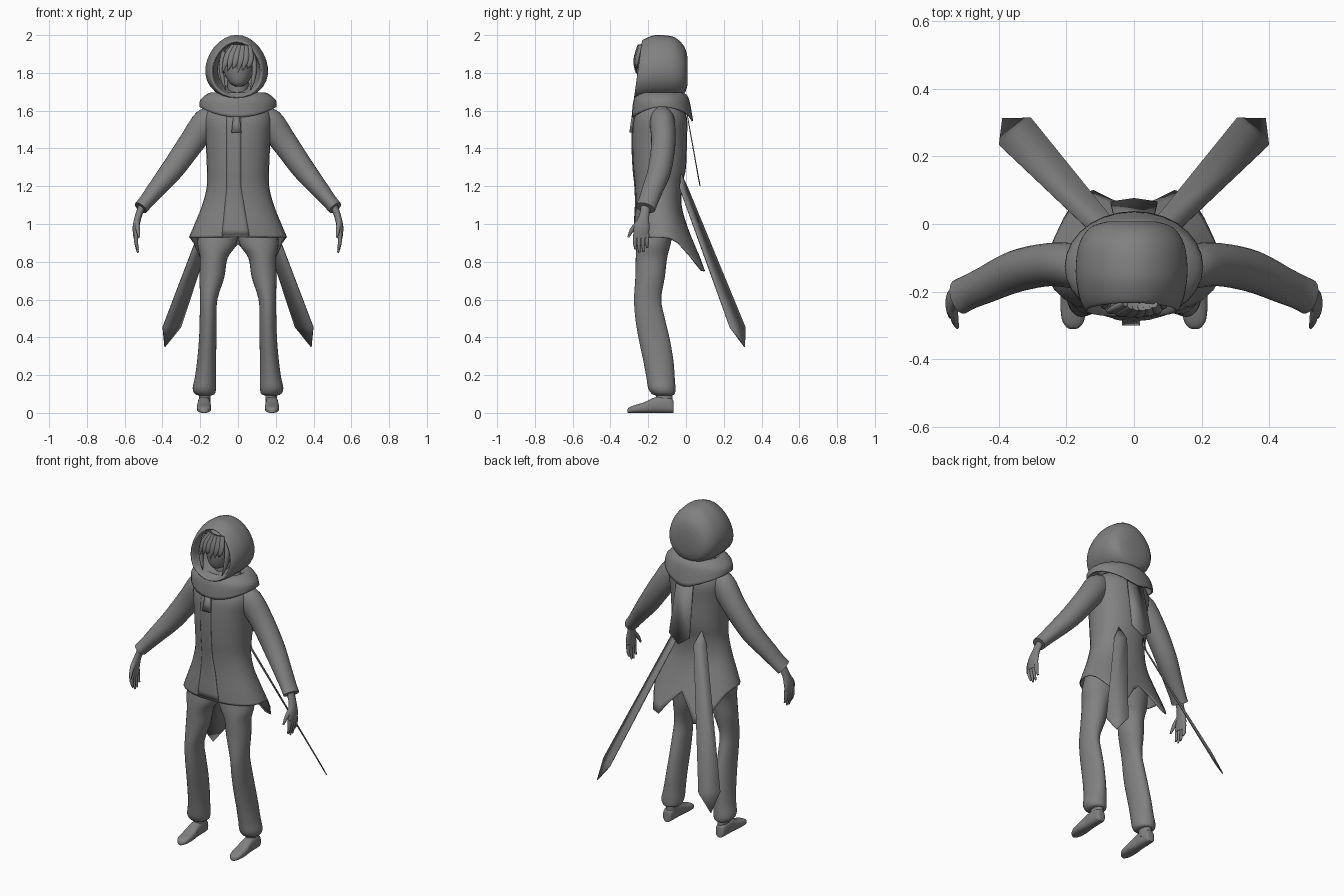
import bpy, bmesh, math
from mathutils import Vector

cube = bpy.data.objects.get("Cube")
if cube:
    bpy.data.objects.remove(cube)

grey = bpy.data.materials.new("plain_grey")
grey.use_nodes = True
COLOUR = (0.22, 0.22, 0.22, 1)
grey.diffuse_color = COLOUR
grey.node_tree.nodes["Principled BSDF"].inputs["Base Color"].default_value = COLOUR

SIDES = 28
ANGLES = [2 * math.pi * i / SIDES for i in range(SIDES)]


def make(name, verts, faces, mirror=False, thick=0, sharp=45):
    """Mesh object from points and faces, optionally mirrored or thickened."""
    bm = bmesh.new()
    vs = [bm.verts.new(v) for v in verts]
    for f in faces:
        bm.faces.new([vs[i] for i in f])
    bmesh.ops.recalc_face_normals(bm, faces=bm.faces)
    me = bpy.data.meshes.new(name)
    bm.to_mesh(me)
    bm.free()
    me.materials.append(grey)
    me.shade_smooth()
    me.set_sharp_from_angle(angle=math.radians(sharp))
    ob = bpy.data.objects.new(name, me)
    bpy.context.collection.objects.link(ob)
    if thick:
        mod = ob.modifiers.new("thickness", 'SOLIDIFY')
        mod.thickness = thick
    if mirror:
        ob.modifiers.new("mirror", 'MIRROR')
    return ob


def spline(a, b, c, d, t):
    return 0.5 * (2 * b + (c - a) * t + (2 * a - 5 * b + 4 * c - d) * t * t
                  + (3 * b - a - 3 * c + d) * t ** 3)


def loft(name, rings, caps=(True, True), steps=4, **kw):
    """Smooth skin through a row of equal-sized rings."""
    n, last = len(rings[0]), len(rings) - 1
    dense = []
    for k in range(last):
        quad = [rings[max(0, min(last, k + o))] for o in (-1, 0, 1, 2)]
        for s in range(steps):
            dense.append([spline(*p, s / steps) for p in zip(*quad)])
    dense.append(rings[-1])
    verts = [p for r in dense for p in r]
    faces = [(k * n + i, k * n + (i + 1) % n, (k + 1) * n + (i + 1) % n, (k + 1) * n + i)
             for k in range(len(dense) - 1) for i in range(n)]
    if caps[0]:
        faces.append(range(n))
    if caps[1]:
        faces.append(range(len(verts) - n, len(verts)))
    return make(name, verts, faces, **kw)


def power(v, p):
    return math.copysign(abs(v) ** p, v)


def flat_ring(cx, cy, z, rx, ry, p=1):
    """Level ring; angle zero points to the back."""
    return [Vector((cx + rx * power(math.sin(a), p), cy + ry * power(math.cos(a), p), z))
            for a in ANGLES]


def tube(name, path, **kw):
    """Tube along (x, y, z, depth radius, width radius) stations."""
    pts = [Vector(p[:3]) for p in path]
    rings = []
    for i, p in enumerate(path):
        t = (pts[min(i + 1, len(pts) - 1)] - pts[max(i - 1, 0)]).normalized()
        u = Vector((0, 1, 0))
        u = (u - t * u.dot(t)).normalized()
        v = t.cross(u)
        rings.append([pts[i] + u * p[3] * math.cos(a) + v * p[4] * math.sin(a) for a in ANGLES])
    return loft(name, rings, **kw)


# Coat: flared body with two pointed tails at the back
coat_rows = [(1.67, -.13, .05, .05), (1.63, -.13, .14, .10), (1.56, -.135, .18, .14),
             (1.45, -.14, .172, .145), (1.3, -.14, .165, .14), (1.2, -.145, .165, .125),
             (1.1, -.145, .19, .122), (1.0, -.135, .23, .138)]
coat_rings = [flat_ring(0, cy, z, rx, ry, .92) for z, cy, rx, ry in coat_rows]
hem = flat_ring(0, -.125, .93, .26, .15, .92)
for a, v in zip(ANGLES, hem):
    back = min(a, 2 * math.pi - a)
    drop = .19 * math.exp(-((back - .55) / .42) ** 2)
    v.z -= drop
    v.y += drop * .5
coat = loft("coat", coat_rings + [hem], caps=(True, False), thick=.006)

# Front panel laid onto the coat
ROWS, COLS = 20, 6
panel = []
for r in range(ROWS + 1):
    z = 1.58 - .64 * r / ROWS
    flare = max(0, (1.2 - z) / .26)
    left, right = -.06 - .025 * flare, .015 + .045 * flare
    panel += [(left + (right - left) * c / COLS, -.4, z) for c in range(COLS + 1)]
W = COLS + 1
front_panel = make("coat_front_panel", panel,
                   [(r * W + c, r * W + c + 1, (r + 1) * W + c + 1, (r + 1) * W + c)
                    for r in range(ROWS) for c in range(COLS)])
wrap = front_panel.modifiers.new("lay_on_coat", 'SHRINKWRAP')
wrap.target, wrap.wrap_method = coat, 'PROJECT'
wrap.use_project_y, wrap.use_positive_direction = True, True
wrap.offset = .004
front_panel.modifiers.new("thickness", 'SOLIDIFY').thickness = .006

# Collar: short cape, lower at front and back, with a tag at the throat
collar = [flat_ring(0, -.13, z, rx, ry) for z, rx, ry in
          [(1.66, .10, .08), (1.695, .125, .10), (1.69, .16, .125), (1.655, .20, .148)]]
edge = flat_ring(0, -.125, 1.62, .205, .163)
for a, v in zip(ANGLES, edge):
    v.z -= .055 * math.cos(a) ** 2 + (.02 * max(0, math.cos(a)) ** 12)
loft("collar", collar + [edge], caps=(False, False), thick=.008)
make("throat_tag", [(-.025, -.288, 1.57), (.008, -.288, 1.57), (.018, -.3, 1.485), (-.035, -.3, 1.485)],
     [(0, 1, 2, 3)], thick=.016)

# Hood: rings from inside the opening, round the rim and over to the back
hood = []
for y, cz, rx, rz in [(-.12, 1.83, .10, .115), (-.19, 1.825, .118, .132), (-.242, 1.82, .125, .14),
                      (-.252, 1.82, .137, .153), (-.21, 1.828, .155, .166), (-.14, 1.832, .165, .169),
                      (-.06, 1.828, .155, .16), (-.01, 1.815, .122, .125), (.008, 1.81, .07, .075)]:
    lean = .07 if y < -.18 else 0
    hood.append([Vector((-.007 + rx * math.cos(a) * (1 - .13 * math.sin(a)),
                         y + lean * rz * 2 * math.sin(a), cz + rz * math.sin(a))) for a in ANGLES])
loft("hood", hood, sharp=60)

# Head and neck
head = [flat_ring(.003, cy, z, rx, ry) for z, cy, rx, ry in
        [(1.727, -.205, .014, .02), (1.745, -.195, .045, .052), (1.79, -.175, .073, .085),
         (1.85, -.165, .085, .10), (1.91, -.16, .078, .09), (1.945, -.155, .045, .05)]]
loft("head", head)
loft("neck", [flat_ring(0, -.14, z, .055, .055) for z in (1.62, 1.7, 1.78)])

# Hair: a swept fringe and a longer lock at each side
for i in range(6):
    x = -.07 + .026 * i
    bulge = .02 * (1 - (x / .09) ** 2)
    tube("fringe_lock", [(x * .6 + .02, -.225 - bulge, 1.945, .012, .014),
                         (x * .9 + .01, -.243 - bulge, 1.89, .012, .02),
                         (x, -.25 - bulge, 1.845, .008, .013),
                         (x - .012, -.245 - bulge, 1.80 + .012 * (i % 3), .002, .002)], steps=2)
for side in (-1, 1):
    tube("side_lock", [(side * .075, -.21, 1.91, .02, .014), (side * .088, -.23, 1.83, .02, .014),
                       (side * .08, -.24, 1.76, .014, .01), (side * .066, -.25, 1.71, .002, .002)])

# Sleeves
tube("sleeves", [(.10, -.13, 1.585, .05, .05), (.165, -.125, 1.54, .066, .075),
                 (.25, -.12, 1.425, .064, .068), (.35, -.14, 1.285, .062, .06),
                 (.44, -.18, 1.175, .055, .047), (.485, -.2, 1.12, .052, .04),
                 (.515, -.215, 1.085, .053, .038)], mirror=True)

# Hands with four fingers and a thumb
tube("palms", [(.505, -.212, 1.10, .026, .02), (.528, -.222, 1.04, .027, .018),
               (.54, -.235, .98, .042, .018), (.54, -.24, .925, .037, .013)], mirror=True)
for i, tip in enumerate((.865, .848, .852, .875)):
    y = -.268 + .021 * i
    tube("fingers", [(.54, y, .95, .011, .011), (.539, y - .002, .90, .0105, .01),
                     (.53, y, tip, .005, .005)], mirror=True, steps=3)
tube("thumbs", [(.535, -.25, 1.01, .014, .013), (.53, -.285, .97, .012, .011),
                (.523, -.306, .93, .005, .005)], mirror=True, steps=3)

# Trousers, gathered above the ankle
trousers = [flat_ring(x, y, z, rx, ry) for z, x, rx, y, ry in
            [(1.02, .10, .10, -.15, .09), (.90, .11, .105, -.17, .09), (.82, .128, .073, -.183, .083),
             (.72, .138, .066, -.19, .078), (.6, .155, .046, -.203, .072), (.5, .158, .045, -.19, .078),
             (.4, .16, .046, -.17, .082), (.28, .166, .05, -.147, .08), (.19, .172, .056, -.135, .075),
             (.13, .178, .062, -.128, .072), (.1, .176, .052, -.12, .06), (.092, .175, .03, -.117, .04)]]
loft("trousers", trousers, mirror=True)

# Ankles and shoes
loft("ankles", [flat_ring(.176, -.115, z, .03, .044) for z in (.04, .08, .13)], mirror=True)
shoes = []
for y, rx, top in [(-.066, .018, .06), (-.075, .028, .075), (-.12, .033, .088), (-.17, .034, .08),
                   (-.225, .038, .055), (-.28, .034, .038), (-.305, .02, .026), (-.311, .006, .014)]:
    shoes.append([Vector((.18 + rx * power(math.cos(a), .8), y, top / 2 + top / 2 * power(math.sin(a), .7)))
                  for a in ANGLES])
loft("shoes", shoes, mirror=True)

# Back strip hanging from the collar
make("back_strip", [(-.055, 0, 1.6), (.055, 0, 1.6), (.07, .062, 1.25), (0, .072, 1.2), (-.07, .062, 1.25)],
     [(0, 1, 2, 3, 4)], thick=.005)

# Two long sash ends swept back from the waist
make("sash_ends", [(.09, -.025, 1.27), (.06, .012, 1.19), (.12, -.03, 1.19),
                   (.305, .315, .455), (.4, .235, .455), (.39, .313, .35)],
     [(0, 1, 2), (1, 3, 4, 2), (3, 5, 4)], mirror=True, thick=.006)
